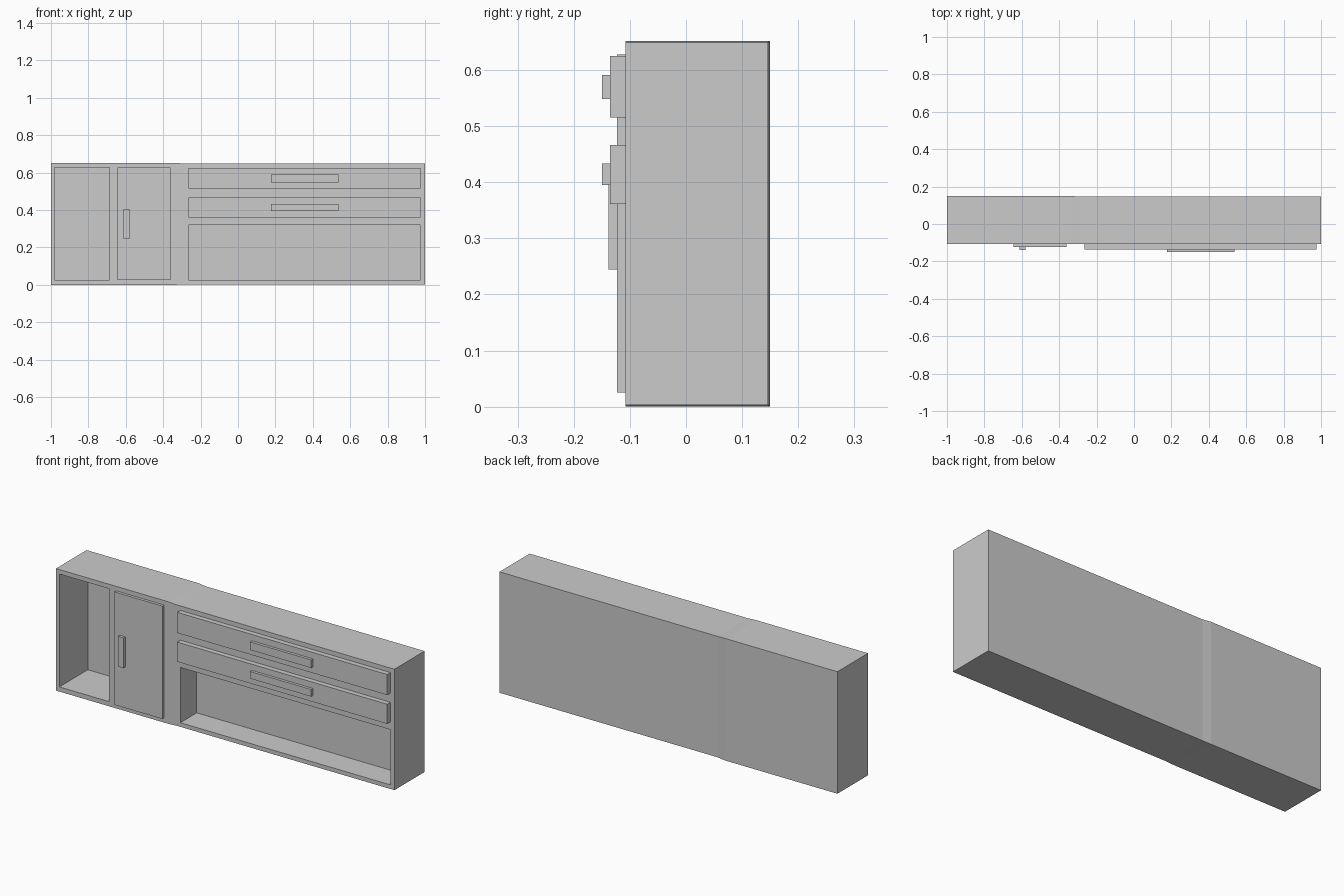
import bpy, bmesh

if "Cube" in bpy.data.objects:
    bpy.data.objects.remove(bpy.data.objects["Cube"])


def finish(name, bm):
    bmesh.ops.recalc_face_normals(bm, faces=bm.faces)
    mesh = bpy.data.meshes.new(name)
    bm.to_mesh(mesh)
    bm.free()
    obj = bpy.data.objects.new(name, mesh)
    bpy.context.collection.objects.link(obj)
    return obj


def box(name, x, y, z):
    bm = bmesh.new()
    bmesh.ops.create_cube(bm, size=1)
    for v in bm.verts:
        v.co = [lo + (c + 0.5) * (hi - lo) for c, (lo, hi) in zip(v.co, (x, y, z))]
    return finish(name, bm)


FRONT = -0.108

# Cabinet carcass: rectangular section, stepping slightly smaller on the right
bm = bmesh.new()
rings = []
for x, inset, back in ((-1, 0, 0.15), (-0.337, 0, 0.15),
                       (-0.289, 0.003, 0.146), (1, 0.003, 0.146)):
    z0, z1 = inset, 0.652 - inset
    rings.append([bm.verts.new((x, y, z)) for y, z in
                  ((FRONT, z0), (back, z0), (back, z1), (FRONT, z1))])
for a, b in zip(rings, rings[1:]):
    for i in range(4):
        j = (i + 1) % 4
        bm.faces.new((a[i], a[j], b[j], b[i]))
bm.faces.new(rings[0])
bm.faces.new(rings[-1])
carcass = finish("cabinet_body", bm)

# Open compartments: deep shelf on the left, shallower niche bottom right
for name, x, back, z in (("left_opening", (-0.98, -0.688), 0.132, (0.025, 0.628)),
                         ("lower_opening", (-0.265, 0.976), 0.03, (0.025, 0.32))):
    cutter = box(name + "_cutter", x, (-0.3, back), z)
    cutter.hide_render = True
    cutter.hide_viewport = True
    cutter.display_type = 'WIRE'
    mod = carcass.modifiers.new(name, 'BOOLEAN')
    mod.object = cutter
    mod.operation = 'DIFFERENCE'
    mod.solver = 'EXACT'

# Door with upright handle
box("door", (-0.645, -0.361), (-0.123, FRONT), (0.025, 0.628))
box("door_handle", (-0.612, -0.58), (-0.138, -0.123), (0.244, 0.405))

# Two drawers with wide handles
for name, z, hz in (("upper_drawer", (0.515, 0.625), (0.548, 0.591)),
                    ("lower_drawer", (0.361, 0.466), (0.395, 0.433))):
    box(name, (-0.265, 0.976), (-0.135, FRONT), z)
    box(name + "_handle", (0.177, 0.537), (-0.15, -0.135), hz)
